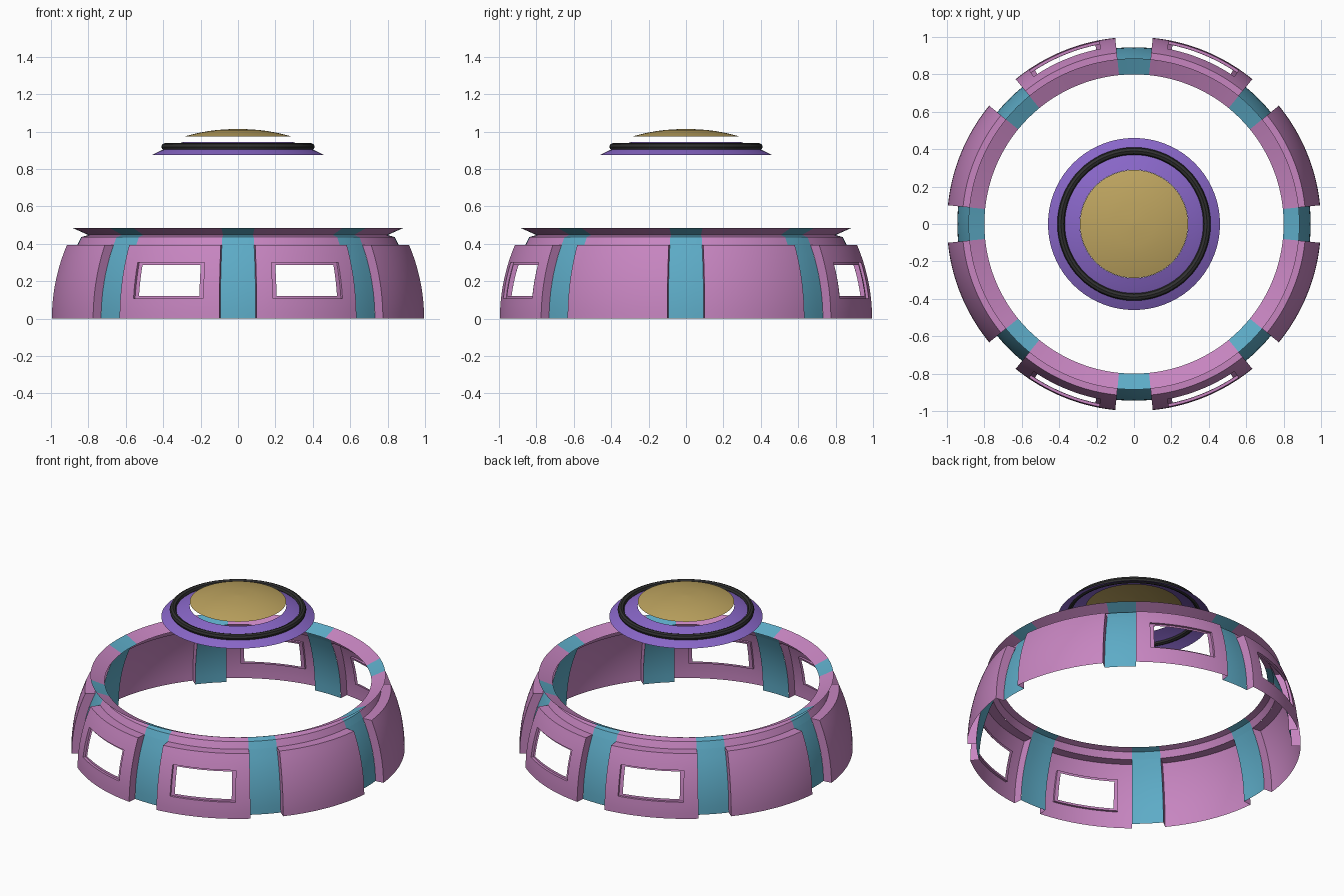
import bpy, bmesh
from math import radians, cos, sin, sqrt

if "Cube" in bpy.data.objects:
    bpy.data.objects.remove(bpy.data.objects["Cube"], do_unlink=True)


def material(name, rgb):
    m = bpy.data.materials.new(name)
    m.use_nodes = True
    m.diffuse_color = (*rgb, 1)
    m.node_tree.nodes["Principled BSDF"].inputs["Base Color"].default_value = (*rgb, 1)
    return m


pink = material("orchid pink", (0.57, 0.235, 0.53))
teal = material("teal blue", (0.11, 0.41, 0.57))
purple = material("violet", (0.25, 0.135, 0.58))
gold = material("dull gold", (0.51, 0.37, 0.115))
black = material("charcoal", (0.03, 0.03, 0.03))

OUTER, INNER = 1.0, 0.945      # sphere radii of the panels and the ribs
HALF_RIB = 5.75                # half width of a rib in degrees
LEDGE = 0.395                  # height of the panel tops


def span(a, b, n):
    return [a + (b - a) * i / n for i in range(n + 1)]


def at(r, deg, z):
    return (r * cos(radians(deg)), r * sin(radians(deg)), z)


def on_sphere(R, deg, z):
    return at(sqrt(R * R - z * z), deg, z)


def grid(bm, rows, skip=lambda i, j: False):
    """Quads between successive rows of points."""
    vs = [[bm.verts.new(p) for p in row] for row in rows]
    for i in range(len(rows) - 1):
        for j in range(len(rows[0]) - 1):
            if not skip(i, j):
                bm.faces.new((vs[i][j], vs[i][j + 1], vs[i + 1][j + 1], vs[i + 1][j]))


def finish(name, bm, mat):
    bmesh.ops.remove_doubles(bm, verts=bm.verts, dist=0.0001)
    me = bpy.data.meshes.new(name)
    bm.to_mesh(me)
    bm.free()
    me.materials.append(mat)
    ob = bpy.data.objects.new(name, me)
    bpy.context.collection.objects.link(ob)
    smooth(ob)
    return ob


def smooth(ob):
    bpy.ops.object.select_all(action='DESELECT')
    ob.select_set(True)
    bpy.context.view_layer.objects.active = ob
    bpy.ops.object.shade_smooth_by_angle(angle=radians(30))


def lathe(name, profile, mat, angles):
    bm = bmesh.new()
    grid(bm, [[at(r, a, z) for a in angles] for r, z in profile])
    return finish(name, bm, mat)


def sphere_profile(R, zs):
    return [(sqrt(max(R * R - z * z, 0)), z) for z in zs]


# Window limits within a panel: degrees from its sector start, and heights
WIN_A, WIN_Z = (10.8, 34.2), (0.107, 0.30)


def panel(name, start, window):
    bm = bmesh.new()
    angs = (span(HALF_RIB, WIN_A[0], 3)[:-1] + span(*WIN_A, 12)
            + span(WIN_A[1], 45 - HALF_RIB, 3)[1:])
    zs = span(0, WIN_Z[0], 3)[:-1] + span(*WIN_Z, 5) + span(WIN_Z[1], LEDGE, 3)[1:]

    def hole(i, j):
        return (window and i < len(zs) - 1 and WIN_Z[0] <= zs[i] < WIN_Z[1] - 0.001
                and WIN_A[0] <= angs[j] < WIN_A[1] - 0.01)

    # curved face and top ledge
    rows = [[on_sphere(OUTER, start + a, z) for a in angs] for z in zs]
    rows.append([on_sphere(INNER, start + a, LEDGE) for a in angs])
    grid(bm, rows, hole)
    # end walls stepping in to the ribs
    for a, pair in ((angs[0], (INNER, OUTER)), (angs[-1], (OUTER, INNER))):
        grid(bm, [[on_sphere(R, start + a, z) for R in pair] for z in zs])
    # recessed window frame
    if window:
        wa, wz = span(*WIN_A, 12), span(*WIN_Z, 5)
        loop = ([(a, wz[0]) for a in wa] + [(wa[-1], z) for z in wz[1:]]
                + [(a, wz[-1]) for a in wa[-2::-1]] + [(wa[0], z) for z in wz[-2::-1]])
        ca, cz = sum(WIN_A) / 2, sum(WIN_Z) / 2
        grid(bm, [[on_sphere(R, start + ca + (a - ca) * ka, cz + (z - cz) * kz)
                   for a, z in loop]
                  for R, ka, kz in ((OUTER, 1, 1), (0.985, 1, 1), (0.985, 0.88, 0.86))])
    finish(name, bm, pink)


# Collar above the ledge, and the flared rim that opens upward
collar = sphere_profile(INNER, span(LEDGE, 0.436, 2)) + [(0.80, 0.447)]
rim = [(0.885, 0.485), (0.80, 0.447)]

for k in range(8):
    start = 45 * k
    rib = span(start - HALF_RIB, start + HALF_RIB, 4)
    bay = span(start + HALF_RIB, start + 45 - HALF_RIB, 16)
    panel(f"wall_panel_{k}", start, k in (1, 2, 5, 6))
    lathe(f"rib_{k}", sphere_profile(INNER, span(0, LEDGE, 8)), teal, rib)
    for label, angs, mat in (("rib", rib, teal), ("bay", bay, pink)):
        lathe(f"{label}_collar_{k}", collar, mat, angs)
        lathe(f"{label}_rim_{k}", rim, mat, angs)

# Floating cap: violet band, charcoal ring, gold dome
full = span(0, 360, 72)
lathe("cap_band", sphere_profile(0.9885, span(0.875, 0.945, 6)), purple, full)
lathe("cap_dome", sphere_profile(1.015, span(0.973, 1.0149, 7) + [1.015]), gold, full)
bpy.ops.mesh.primitive_torus_add(major_segments=72, minor_segments=8, major_radius=0.39,
                                 minor_radius=0.02, location=(0, 0, 0.919))
ring = bpy.context.object
ring.name = "cap_ring"
ring.data.materials.append(black)
smooth(ring)
